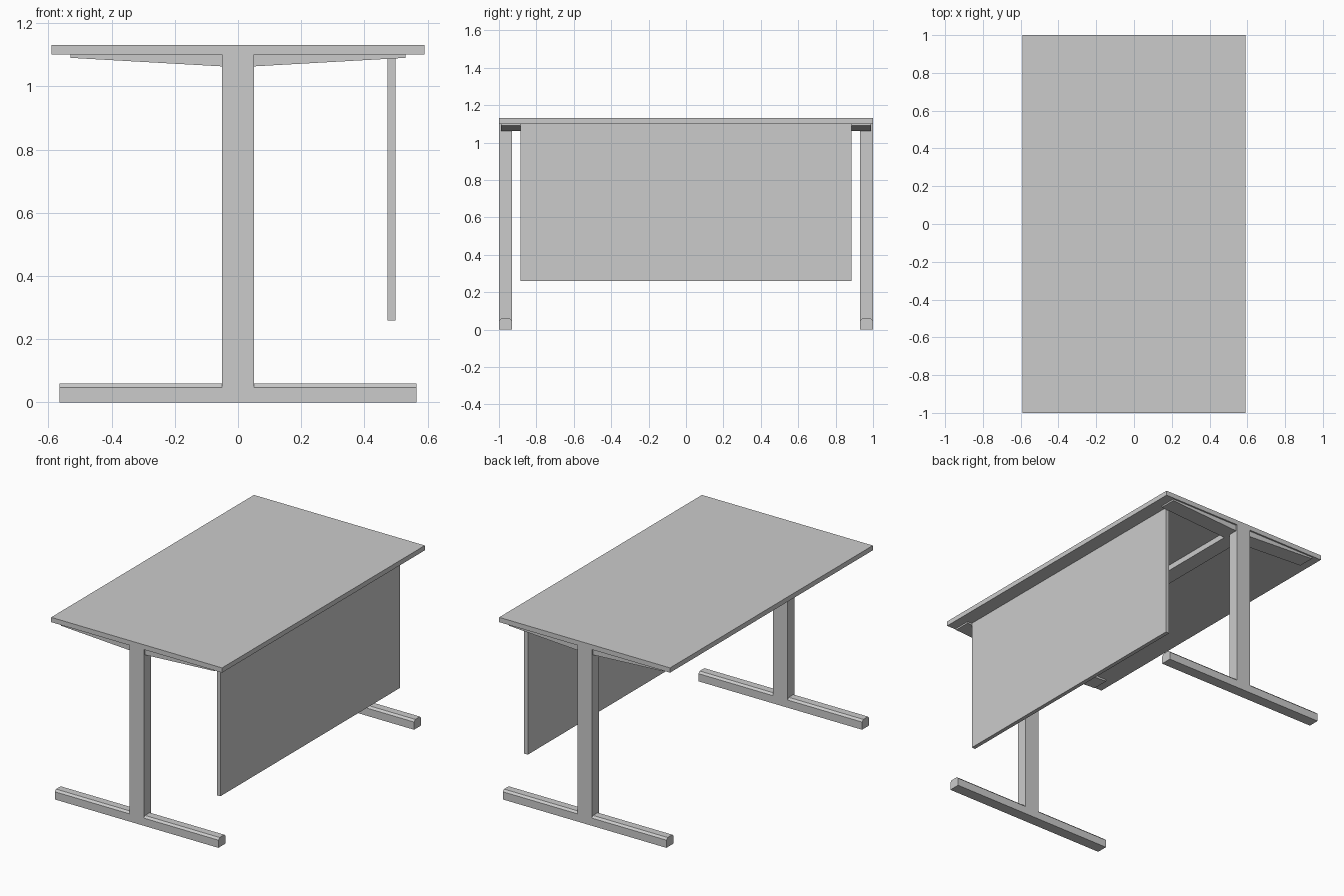
import bpy, bmesh

if "Cube" in bpy.data.objects:
    bpy.data.objects.remove(bpy.data.objects["Cube"])


def make(name, bm, mirror=False):
    bmesh.ops.recalc_face_normals(bm, faces=bm.faces)
    me = bpy.data.meshes.new(name)
    bm.to_mesh(me)
    bm.free()
    ob = bpy.data.objects.new(name, me)
    bpy.context.collection.objects.link(ob)
    if mirror:
        m = ob.modifiers.new("mirror_y", 'MIRROR')
        m.use_axis = (False, True, False)
        m.use_clip = False
    return ob


def extrude(name, profile, axis, a, b, mirror=False):
    """Extrude a 2D profile along x or y from a to b."""
    bm = bmesh.new()
    if axis == 'x':
        pts = [(a, u, v) for u, v in profile]
        d = (b - a, 0, 0)
    else:
        pts = [(u, a, v) for u, v in profile]
        d = (0, b - a, 0)
    f = bm.faces.new([bm.verts.new(p) for p in pts])
    r = bmesh.ops.extrude_face_region(bm, geom=[f])
    vs = [g for g in r["geom"] if isinstance(g, bmesh.types.BMVert)]
    bmesh.ops.translate(bm, verts=vs, vec=d)
    return make(name, bm, mirror)


def rect(u0, u1, v0, v1):
    return [(u0, v0), (u1, v0), (u1, v1), (u0, v1)]


# Desktop slab
extrude("desktop", rect(-0.59, 0.59, 1.10, 1.13), 'y', -1, 1)

# Modesty panel
extrude("modesty_panel", rect(0.473, 0.498, 0.26, 1.10), 'y', -0.885, 0.885)

# Columns, mirrored to the far end
extrude("leg_columns", rect(-0.05, 0.05, 0, 1.10), 'y', -1, -0.93, True)

# Floor feet with chamfered top edges
c = 0.012
foot = [(-1, 0), (-0.93, 0), (-0.93, 0.06 - c), (-0.93 - c, 0.06),
        (-1 + c, 0.06), (-1, 0.06 - c)]
extrude("floor_feet", foot, 'x', -0.565, 0.565, True)

# Tapered arms under the top
arm = [(-0.53, 1.10), (-0.53, 1.09), (-0.05, 1.063),
       (0.05, 1.063), (0.53, 1.09), (0.53, 1.10)]
extrude("support_arms", arm, 'y', -0.99, -0.885, True)

# Long rail joining the two legs
extrude("under_rail", rect(-0.05, 0.05, 1.065, 1.10), 'y', -0.93, 0.93)
